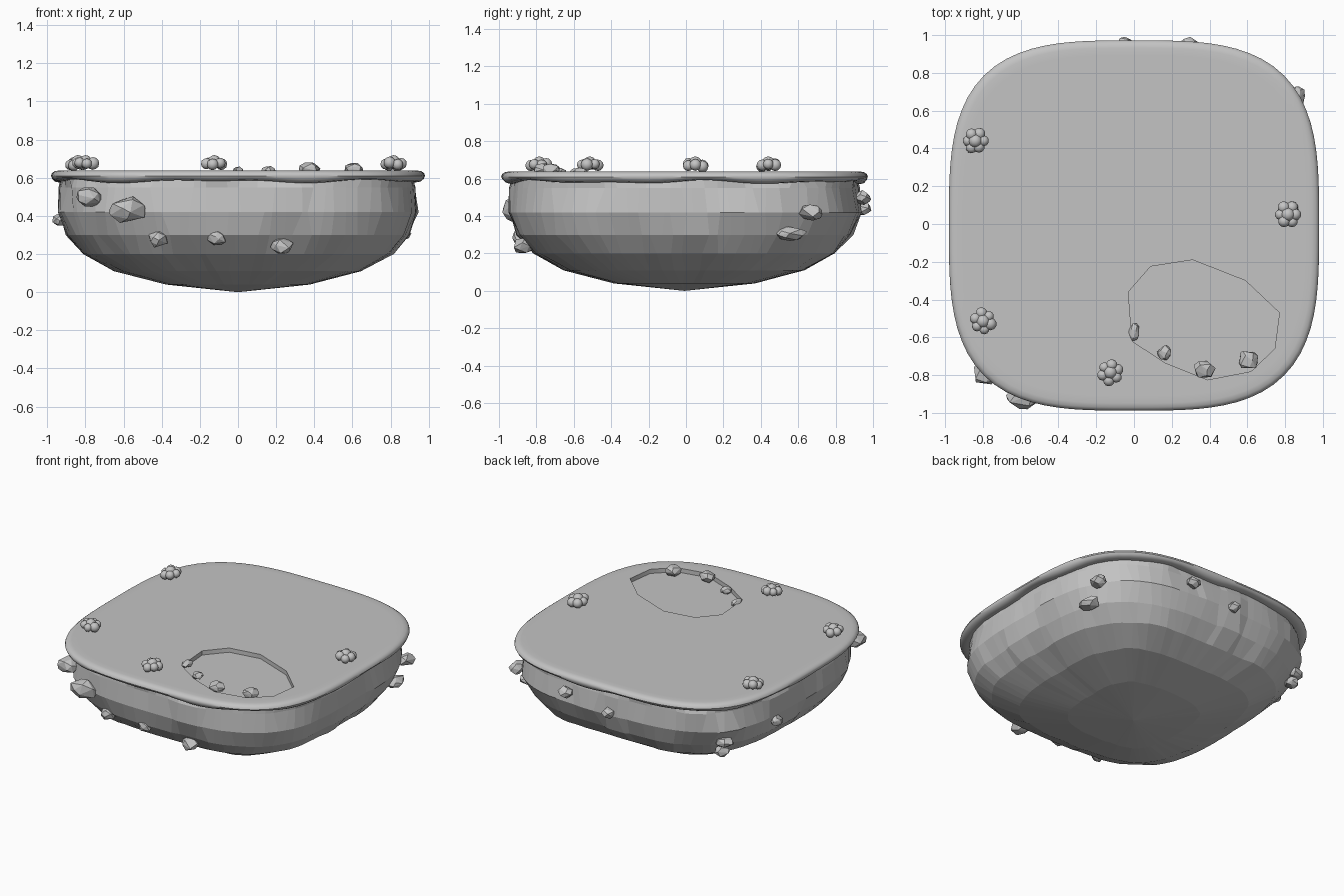
import bpy, bmesh, math, random
from mathutils import Vector, Matrix

if "Cube" in bpy.data.objects:
    bpy.data.objects.remove(bpy.data.objects["Cube"])

random.seed(7)
N = 96
POWER = 3.3
TOP = 0.638
Y_OFF = -0.008

stone_grey = bpy.data.materials.new("plain_grey")
stone_grey.diffuse_color = (0.55, 0.55, 0.55, 1)
stone_grey.use_nodes = True
stone_grey.node_tree.nodes["Principled BSDF"].inputs["Base Color"].default_value = stone_grey.diffuse_color


def finish(bm, name, smooth=None):
    bmesh.ops.recalc_face_normals(bm, faces=bm.faces[:])
    me = bpy.data.meshes.new(name)
    bm.to_mesh(me)
    bm.free()
    me.materials.append(stone_grey)
    ob = bpy.data.objects.new(name, me)
    bpy.context.scene.collection.objects.link(ob)
    if smooth:
        bpy.ops.object.select_all(action='DESELECT')
        ob.select_set(True)
        bpy.context.view_layer.objects.active = ob
        bpy.ops.object.shade_smooth_by_angle(angle=math.radians(smooth))
    return ob


def squircle(a, r):
    c, s = math.cos(a), math.sin(a)
    k = r / (abs(c) ** POWER + abs(s) ** POWER) ** (1 / POWER)
    return k * c, k * s + Y_OFF


def bridge(bm, a, b):
    n = len(a)
    for i in range(n):
        j = (i + 1) % n
        bm.faces.new((a[i], a[j], b[j], b[i]))


# Faceted rock underside: rings of a rounded square, slightly jittered
bm = bmesh.new()
rings = []
for z, r in [(0.605, .925), (.55, .932), (.42, .945), (.3, .895),
             (.2, .81), (.11, .645), (.04, .375)]:
    ring = []
    chip = 0
    for i in range(N):
        if i % 3 == 0:
            chip = random.uniform(-.014, .010)
        a = 2 * math.pi * (i + random.uniform(-.35, .35)) / N
        x, y = squircle(a, r * (1 + chip))
        ring.append(bm.verts.new((x, y, z)))
    rings.append(ring)
for a, b in zip(rings, rings[1:]):
    bridge(bm, a, b)
tip = bm.verts.new((0, Y_OFF, 0))
for i in range(N):
    bm.faces.new((rings[-1][i], rings[-1][(i + 1) % N], tip))
bm.faces.new(rings[0])
finish(bm, "rock_underside")

# Smooth ground slab with a rounded, wavy lip and a pond hole
pond = [(-.01, -.62), (-.03, -.36), (.088, -.225), (.31, -.19), (.59, -.30),
        (.77, -.47), (.745, -.66), (.62, -.78), (.39, -.825), (.165, -.735)]
bm = bmesh.new()
rings = []
for r, z, wave in [(.90, TOP, 0), (.94, TOP, 0), (.962, .634, 0), (.976, .623, 0),
                   (.98, .61, 0), (.974, .596, .4), (.96, .586, .9),
                   (.94, .582, 1), (.90, .585, 1)]:
    ring = []
    for i in range(N):
        a = 2 * math.pi * i / N
        dz = .006 * math.sin(7 * a + 1) + .005 * math.sin(12 * a)
        ring.append(bm.verts.new((*squircle(a, r), z + wave * dz)))
    rings.append(ring)
for a, b in zip(rings, rings[1:]):
    bridge(bm, a, b)
hole = [bm.verts.new((x, y, TOP)) for x, y in pond]
floor = [bm.verts.new((x, y, .608)) for x, y in pond]
bridge(bm, hole, floor)
edges = []
for loop in (rings[0], hole):
    for i in range(len(loop)):
        v, w = loop[i], loop[(i + 1) % len(loop)]
        edges.append(bm.edges.get((v, w)) or bm.edges.new((v, w)))
bmesh.ops.triangle_fill(bm, edges=edges, use_beauty=True, normal=(0, 0, 1))
finish(bm, "ground_slab", 40)

# Pond water
bm = bmesh.new()
bm.faces.new([bm.verts.new((x, y, .608)) for x, y in reversed(pond)])
finish(bm, "pond_water")


# Angular rocks: convex hulls of scattered points
def rock(name, loc, size):
    bm = bmesh.new()
    count = 18
    for i in range(count):
        h = 1 - 2 * (i + .5) / count
        a = i * 2.4 + random.uniform(-.4, .4)
        q = math.sqrt(1 - h * h)
        p = Vector((q * math.cos(a), q * math.sin(a), h)) * random.uniform(.9, 1.1)
        bm.verts.new([loc[k] + p[k] * size[k] / 2 for k in range(3)])
    res = bmesh.ops.convex_hull(bm, input=bm.verts[:])
    loose = [v for v in bm.verts if not v.link_faces]
    bmesh.ops.delete(bm, geom=loose, context='VERTS')
    finish(bm, name)


side_rocks = [
    ((-.78, -.79, .50), (.14, .14, .11)), ((-.585, -.915, .43), (.20, .14, .14)),
    ((-.42, -.865, .28), (.11, .10, .09)), ((-.11, -.885, .285), (.11, .09, .08)),
    ((.23, -.865, .24), (.13, .12, .09)), ((.86, .67, .42), (.10, .13, .09)),
    ((.845, .56, .305), (.12, .17, .08)), ((.29, .945, .50), (.10, .09, .08)),
    ((-.05, .94, .44), (.09, .10, .08)), ((-.935, .31, .38), (.08, .10, .07)),
    ((-.78, .68, .33), (.13, .12, .07)), ((-.76, .68, .26), (.10, .11, .08))]
for i, (loc, size) in enumerate(side_rocks):
    rock(f"side_rock_{i + 1}", loc, size)

pond_stones = [((0, -.57, .635), (.06, .10, .05)), ((.16, -.68, .637), (.075, .08, .05)),
               ((.37, -.77, .645), (.115, .10, .08)), ((.61, -.72, .645), (.115, .11, .075))]
for i, (loc, size) in enumerate(pond_stones):
    rock(f"pond_stone_{i + 1}", loc, size)


# Bushes: clusters of small round blobs
def bush(name, x, y, turn):
    bm = bmesh.new()
    blobs = [(0, 0, .683, .036)]
    for k in range(6):
        a = turn + k * math.tau / 6
        d = random.uniform(.036, .046)
        blobs.append((d * math.cos(a), d * math.sin(a),
                      .668 + random.uniform(-.004, .012), random.uniform(.027, .034)))
    for bx, by, bz, r in blobs:
        bmesh.ops.create_icosphere(bm, subdivisions=2, radius=r,
                                   matrix=Matrix.Translation((x + bx, y + by, bz)))
    finish(bm, name, 35)


for i, (x, y) in enumerate([(-.84, .44), (-.80, -.515), (-.125, -.785), (.815, .05)]):
    bush(f"bush_{i + 1}", x, y, i * .7)
